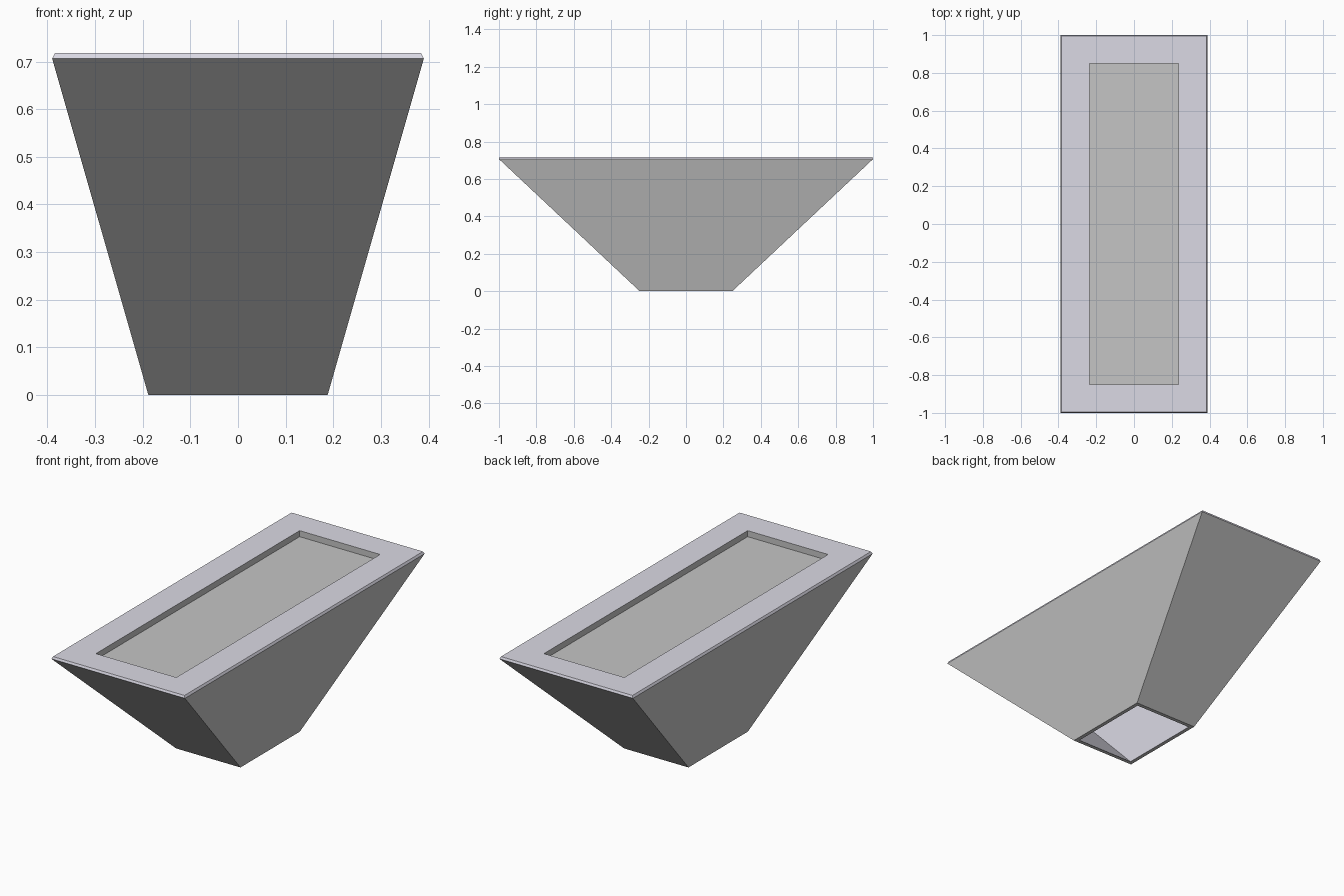
import bpy
import bmesh

cube = bpy.data.objects.get("Cube")
if cube:
    bpy.data.objects.remove(cube, do_unlink=True)


def material(name, rgb):
    mat = bpy.data.materials.new(name)
    mat.use_nodes = True
    mat.diffuse_color = (*rgb, 1)
    mat.node_tree.nodes["Principled BSDF"].inputs["Base Color"].default_value = (*rgb, 1)
    return mat


grey = material("warm grey", (0.56, 0.56, 0.56))
lavender = material("pale lavender", (0.71, 0.70, 0.78))


def loft(name, rings, bands, start_cap=None, end_cap=None):
    """Join rectangles (half x, half y, z); bands lists the material of each step."""
    bm = bmesh.new()
    mats = [grey, lavender]
    loops = [[bm.verts.new((sx * x, sy * y, z))
              for sx, sy in ((-1, -1), (1, -1), (1, 1), (-1, 1))]
             for x, y, z in rings]
    for low, high, mat in zip(loops, loops[1:], bands):
        for i in range(4):
            j = (i + 1) % 4
            face = bm.faces.new((low[i], low[j], high[j], high[i]))
            face.material_index = mats.index(mat)
    if start_cap:
        bm.faces.new(loops[0][::-1]).material_index = mats.index(start_cap)
    if end_cap:
        bm.faces.new(loops[-1]).material_index = mats.index(end_cap)
    mesh = bpy.data.meshes.new(name)
    bm.to_mesh(mesh)
    bm.free()
    for mat in mats:
        mesh.materials.append(mat)
    obj = bpy.data.objects.new(name, mesh)
    bpy.context.collection.objects.link(obj)
    return obj


# Hollow tapered body: inner ceiling, inner walls, bottom lip, outer walls
loft("tapered_body",
     [(0.36, 0.935, 0.67), (0.168, 0.228, 0), (0.188, 0.248, 0), (0.39, 1, 0.706)],
     [lavender, grey, grey], start_cap=lavender)

# Frame with a bevelled outer edge, and the shallow tray sunk into it
loft("top_frame_and_tray",
     [(0.39, 1, 0.706), (0.384, 0.995, 0.718), (0.235, 0.85, 0.718), (0.235, 0.85, 0.686)],
     [lavender, lavender, grey], end_cap=grey)
